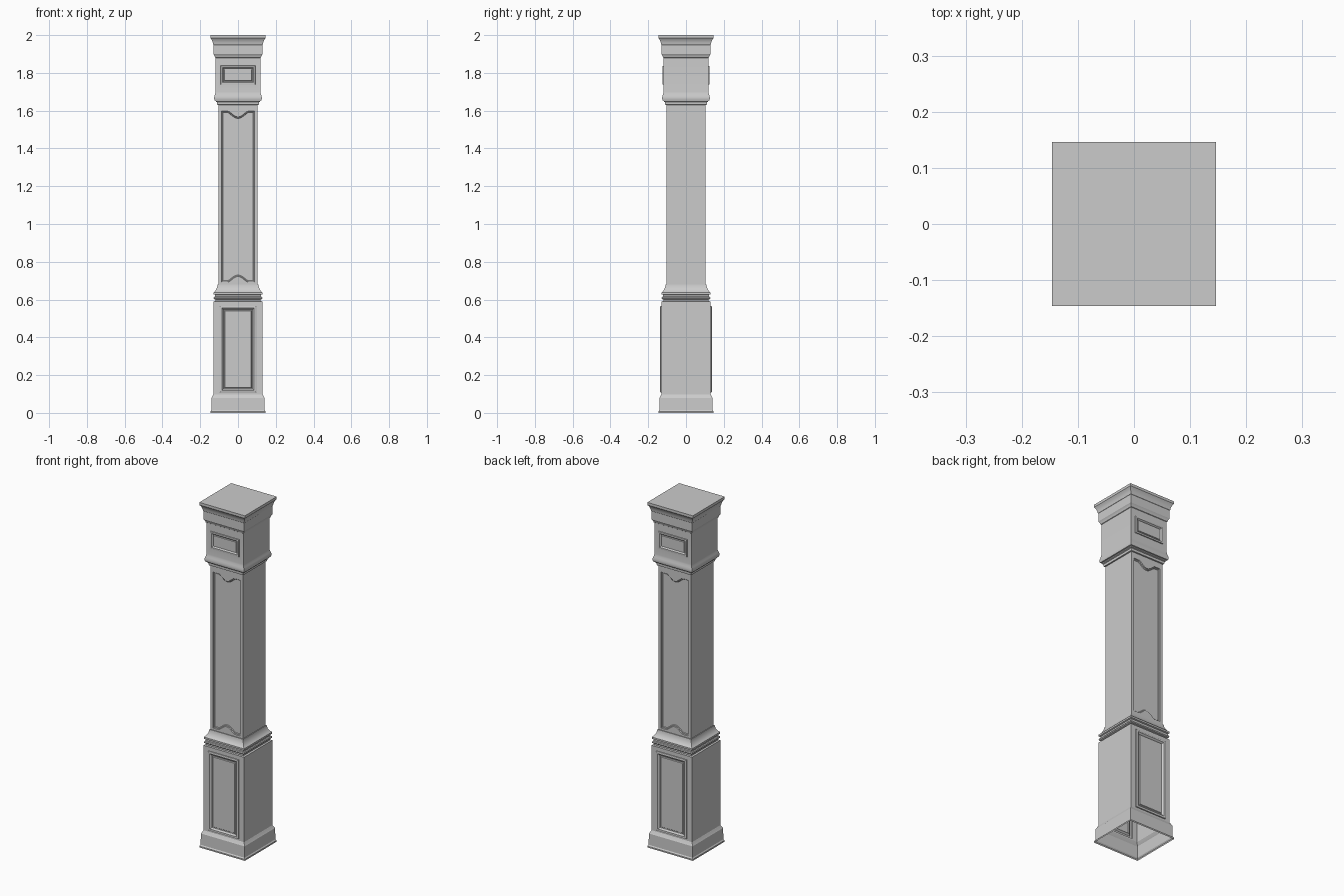
import bpy, bmesh, math
from mathutils import Vector

if "Cube" in bpy.data.objects:
    bpy.data.objects.remove(bpy.data.objects["Cube"])


def inset(pts, d):
    """Mitred inward offset of a counter-clockwise outline."""
    out = []
    for i, p in enumerate(pts):
        a = (p - pts[i - 1]).normalized()
        b = (pts[(i + 1) % len(pts)] - p).normalized()
        n1, n2 = Vector((-a.y, a.x)), Vector((-b.y, b.x))
        m = (n1 + n2).normalized()
        out.append(p + m * (d / max(m.dot(n1), 0.4)))
    return out


def rect(x, z0, z1):
    return [Vector(p) for p in ((-x, z0), (x, z0), (x, z1), (-x, z1))]


def shaft_outline():
    """Tall panel with a curved bite in its top and bottom edges."""
    n, hw, w = 20, 0.087, 0.052
    bite = []
    for i in range(n + 1):
        t = -1 + 2 * i / n
        dip = 0.03 * max(0, 0.5 + 0.5 * math.cos(math.pi * t)) ** 0.7
        bite.append((w * t, dip))
    low = [(-hw, 0.692)] + [(x, 0.692 + d) for x, d in bite] + [(hw, 0.692)]
    top = [(hw, 1.597)] + [(-x, 1.597 - d) for x, d in bite] + [(-hw, 1.597)]
    return [Vector(p) for p in low + top]


def add_panel(bm, corners, w, s, outline, steps):
    """Face with a panel opening, moulding loops and a centre field."""
    def loop(d, depth):
        return [bm.verts.new((s * p.x, -s * (w + depth), p.y)) for p in inset(outline, d)]

    def edges(vs):
        return [bm.edges.get((vs[i - 1], v)) or bm.edges.new((vs[i - 1], v))
                for i, v in enumerate(vs)]
    prev = loop(*steps[0])
    bmesh.ops.triangle_fill(bm, use_beauty=True, use_dissolve=False,
                            edges=edges(corners) + edges(prev), normal=(0, -s, 0))
    for st in steps[1:]:
        cur = loop(*st)
        for i in range(len(cur)):
            bm.faces.new((prev[i - 1], prev[i], cur[i], cur[i - 1]))
        prev = cur
    bm.faces.new(prev)


def square_part(name, profile, seg, outline, steps, cap=False):
    """Square sweep of (half width, z), panelled front and back on one segment."""
    bm = bmesh.new()
    rings = [[bm.verts.new((x * w, y * w, z)) for x, y in ((-1, -1), (1, -1), (1, 1), (-1, 1))]
             for w, z in profile]
    for i in range(len(rings) - 1):
        for k in range(4):
            a, b = rings[i], rings[i + 1]
            j = (k + 1) % 4
            if i == seg and k in (0, 2):
                continue
            bm.faces.new((a[k], a[j], b[j], b[k]))
    a, b = rings[seg], rings[seg + 1]
    for k, s in ((0, 1), (2, -1)):
        add_panel(bm, [a[k], a[k + 1 if k == 0 else 3], b[k + 1], b[k]],
                  profile[seg][0], s, outline, steps)
    if cap:
        bm.faces.new(rings[-1])
    bmesh.ops.recalc_face_normals(bm, faces=bm.faces)
    me = bpy.data.meshes.new(name)
    bm.to_mesh(me)
    bm.free()
    ob = bpy.data.objects.new(name, me)
    bpy.context.collection.objects.link(ob)
    me.shade_smooth()
    me.set_sharp_from_angle(angle=math.radians(30))
    return ob


# Pedestal: open-bottomed plinth, panelled block, stacked mouldings
square_part("pedestal", [
    (.146, 0), (.146, .008), (.141, .015), (.140, .08), (.136, .086), (.132, .095), (.130, .098),
    (.130, .59), (.120, .592), (.120, .60), (.127, .603), (.129, .608), (.127, .614),
    (.122, .617), (.122, .625), (.129, .628), (.129, .638), (.123, .643), (.117, .651),
    (.112, .661), (.109, .672), (.108, .68), (.104, .68)], 6,
    rect(.098, .107, .567),
    [(0, 0), (.001, .005), (.005, .007), (.012, .006), (.018, .001), (.020, -.003),
     (.025, -.003), (.028, .001)])

# Shaft: recessed panel with curved ends
square_part("shaft", [(.104, .68), (.104, 1.63)], 0, shaft_outline(),
            [(0, 0), (.002, -.005), (.005, -.005), (.008, -.008)])

# Capital: collar moulding, panelled block, fascia and flared crown
square_part("capital", [
    (.104, 1.63), (.110, 1.632), (.111, 1.645), (.117, 1.648), (.118, 1.653), (.124, 1.655),
    (.1265, 1.663), (.126, 1.672), (.123, 1.682), (.120, 1.692), (.119, 1.70),
    (.119, 1.88), (.122, 1.882), (.124, 1.89), (.128, 1.897), (.130, 1.90), (.130, 1.948),
    (.132, 1.95), (.134, 1.962), (.138, 1.973), (.143, 1.981), (.146, 1.985), (.146, 2.0)], 10,
    rect(.092, 1.738, 1.838),
    [(0, 0), (.001, .005), (.005, .006), (.010, .005), (.015, 0), (.016, -.003),
     (.019, -.003), (.021, .001)], cap=True)
